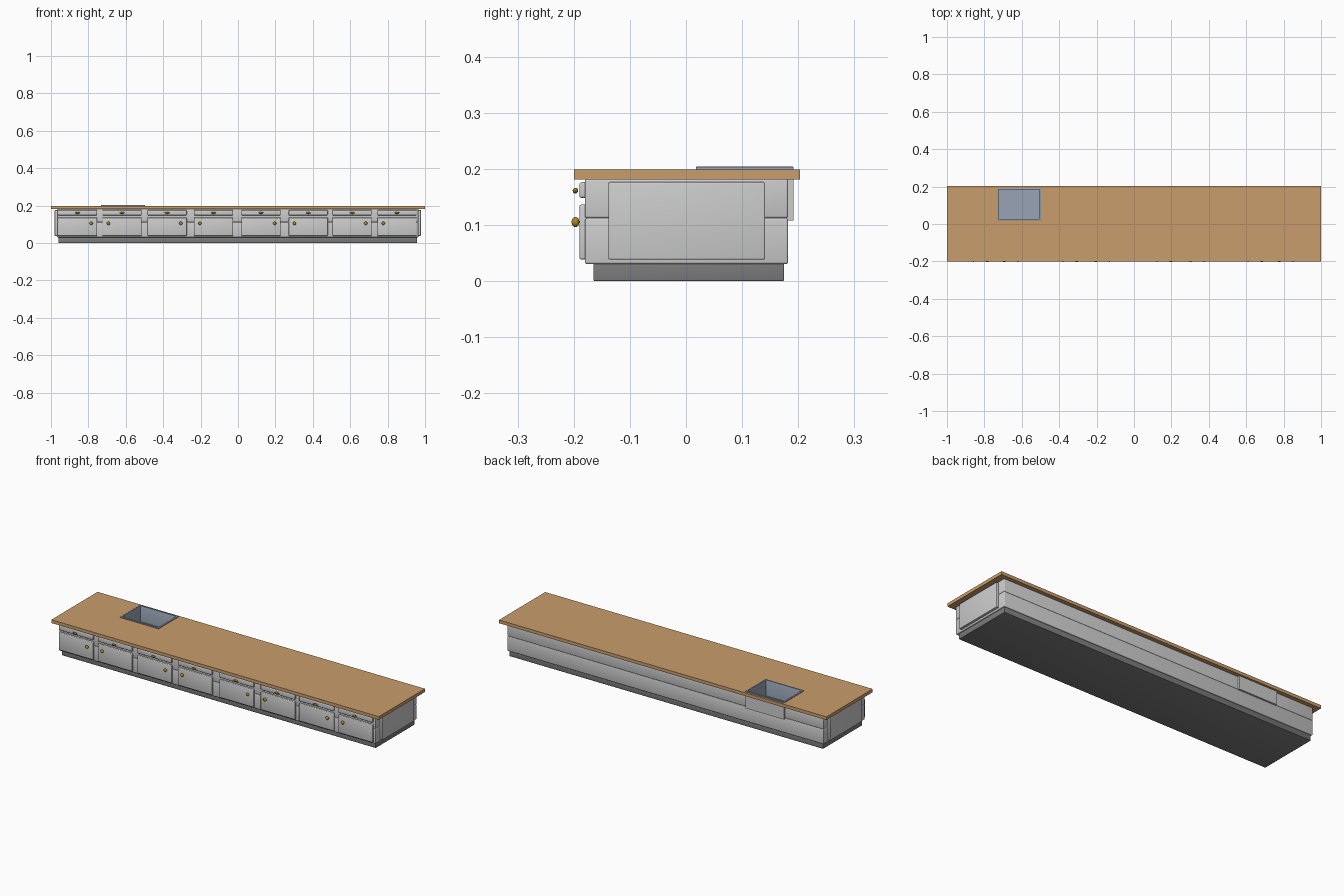
import bpy, bmesh, math
from mathutils import Matrix, Vector

old = bpy.data.objects.get("Cube")
if old:
    bpy.data.objects.remove(old, do_unlink=True)


def material(name, rgb, rough=0.6):
    m = bpy.data.materials.new(name)
    m.use_nodes = True
    m.diffuse_color = (*rgb, 1)
    node = m.node_tree.nodes["Principled BSDF"]
    node.inputs["Base Color"].default_value = (*rgb, 1)
    node.inputs["Roughness"].default_value = rough
    return m


PAINT = material("pale grey paint", (0.6, 0.61, 0.6))
WOOD = material("warm wood", (0.58, 0.34, 0.15))
STEEL = material("blue grey steel", (0.31, 0.37, 0.46))
BRASS = material("brass", (0.48, 0.27, 0.02))
KICK = material("dark grey plinth", (0.2, 0.2, 0.2))


def finish(name, bm, *mats):
    mesh = bpy.data.meshes.new(name)
    bm.to_mesh(mesh)
    bm.free()
    ob = bpy.data.objects.new(name, mesh)
    bpy.context.collection.objects.link(ob)
    for m in mats:
        mesh.materials.append(m)
    return ob


def smooth(ob):
    bpy.ops.object.select_all(action="DESELECT")
    ob.select_set(True)
    bpy.context.view_layer.objects.active = ob
    bpy.ops.object.shade_smooth_by_angle(angle=math.radians(35))


def box_mesh(x, y, z):
    """Box from three (low, high) ranges."""
    bm = bmesh.new()
    size = Vector([r[1] - r[0] for r in (x, y, z)])
    mid = Vector([(r[0] + r[1]) / 2 for r in (x, y, z)])
    bmesh.ops.create_cube(bm, size=1, matrix=Matrix.Translation(mid) @ Matrix.Diagonal((*size, 1)))
    return bm


def box(name, x, y, z, mat, bevel=0.0):
    bm = box_mesh(x, y, z)
    if bevel:
        bmesh.ops.bevel(bm, geom=bm.edges[:], offset=bevel, segments=3,
                        profile=0.5, affect="EDGES")
    ob = finish(name, bm, mat)
    if bevel:
        smooth(ob)
    return ob


def knob(name, x, z, radii):
    bm = bmesh.new()
    place = Matrix.Translation((x, -0.197, z)) @ Matrix.Diagonal((*radii, 1))
    bmesh.ops.create_uvsphere(bm, u_segments=16, v_segments=10, radius=1, matrix=place)
    smooth(finish(name, bm, BRASS))


def cut(ob, cutter):
    mod = ob.modifiers.new("sink opening", "BOOLEAN")
    mod.operation = "DIFFERENCE"
    mod.solver = "EXACT"
    mod.object = cutter
    bpy.context.view_layer.objects.active = ob
    bpy.ops.object.modifier_apply(modifier=mod.name)


# Plinth, carcass and worktop
box("plinth", (-0.96, 0.957), (-0.165, 0.175), (0, 0.034), KICK, 0.002)
box("lower_carcass", (-0.967, 0.965), (-0.18, 0.182), (0.03, 0.112), PAINT, 0.004)
upper = box("upper_carcass", (-0.967, 0.965), (-0.18, 0.182), (0.112, 0.182), PAINT, 0.004)
top = box("worktop", (-1, 1), (-0.2, 0.203), (0.181, 0.199), WOOD)

# End panels
for name, x in (("right_end_panel", (-0.98, -0.96)), ("left_end_panel", (0.958, 0.978))):
    box(name, x, (-0.138, 0.141), (0.038, 0.176), PAINT, 0.003)

# Doors and drawers with knobs; doors hinge in mirrored pairs
centres = (-0.858, -0.62, -0.379, -0.131, 0.123, 0.375, 0.61, 0.85)
for i, cx in enumerate(centres):
    span = (cx - 0.105, cx + 0.105)
    side = 1 if i in (0, 2, 4, 6) else -1
    box(f"door_{i + 1}", span, (-0.19, -0.175), (0.038, 0.136), PAINT, 0.004)
    box(f"drawer_{i + 1}", span, (-0.19, -0.175), (0.148, 0.176), PAINT, 0.004)
    knob(f"door_knob_{i + 1}", cx + side * 0.073, 0.105, (0.009, 0.007, 0.009))
    knob(f"drawer_knob_{i + 1}", cx, 0.161, (0.013, 0.005, 0.005))

# Sink opening
sx, sy = (-0.733, -0.498), (0.018, 0.192)
shrink = lambda r: (r[0] + 0.001, r[1] - 0.001)
cutter = finish("sink_cutter", box_mesh(shrink(sx), shrink(sy), (0.109, 0.25)))
for ob in (upper, top):
    cut(ob, cutter)
# the bottom of the bowl also dips just below the upper carcass
cut(bpy.data.objects["lower_carcass"], cutter)
bpy.data.objects.remove(cutter, do_unlink=True)

# Sink: a box whose top is inset and pushed down to form the bowl
bm = box_mesh(sx, sy, (0.108, 0.204))
rim = max(bm.faces, key=lambda f: f.calc_center_median().z)
outer = [f for f in bm.faces if f is not rim]
# split off the raised lip so the shell below takes the paint colour
bmesh.ops.bisect_plane(bm, geom=bm.verts[:] + bm.edges[:] + bm.faces[:],
                       plane_co=(0, 0, 0.19), plane_no=(0, 0, 1))
for f in bm.faces:
    f.material_index = 1 if f.calc_center_median().z < 0.19 else 0
rim = max(bm.faces, key=lambda f: f.calc_center_median().z)
bmesh.ops.inset_region(bm, faces=[rim], thickness=0.012)
walls = bmesh.ops.extrude_discrete_faces(bm, faces=[rim])["faces"]
bmesh.ops.translate(bm, verts=walls[0].verts[:], vec=(0, 0, -0.088))
lip = [e for e in bm.edges if all(v.co.z > 0.203 for v in e.verts)]
bmesh.ops.bevel(bm, geom=lip, offset=0.002, segments=2, profile=0.5, affect="EDGES")
smooth(finish("sink", bm, STEEL, PAINT))
